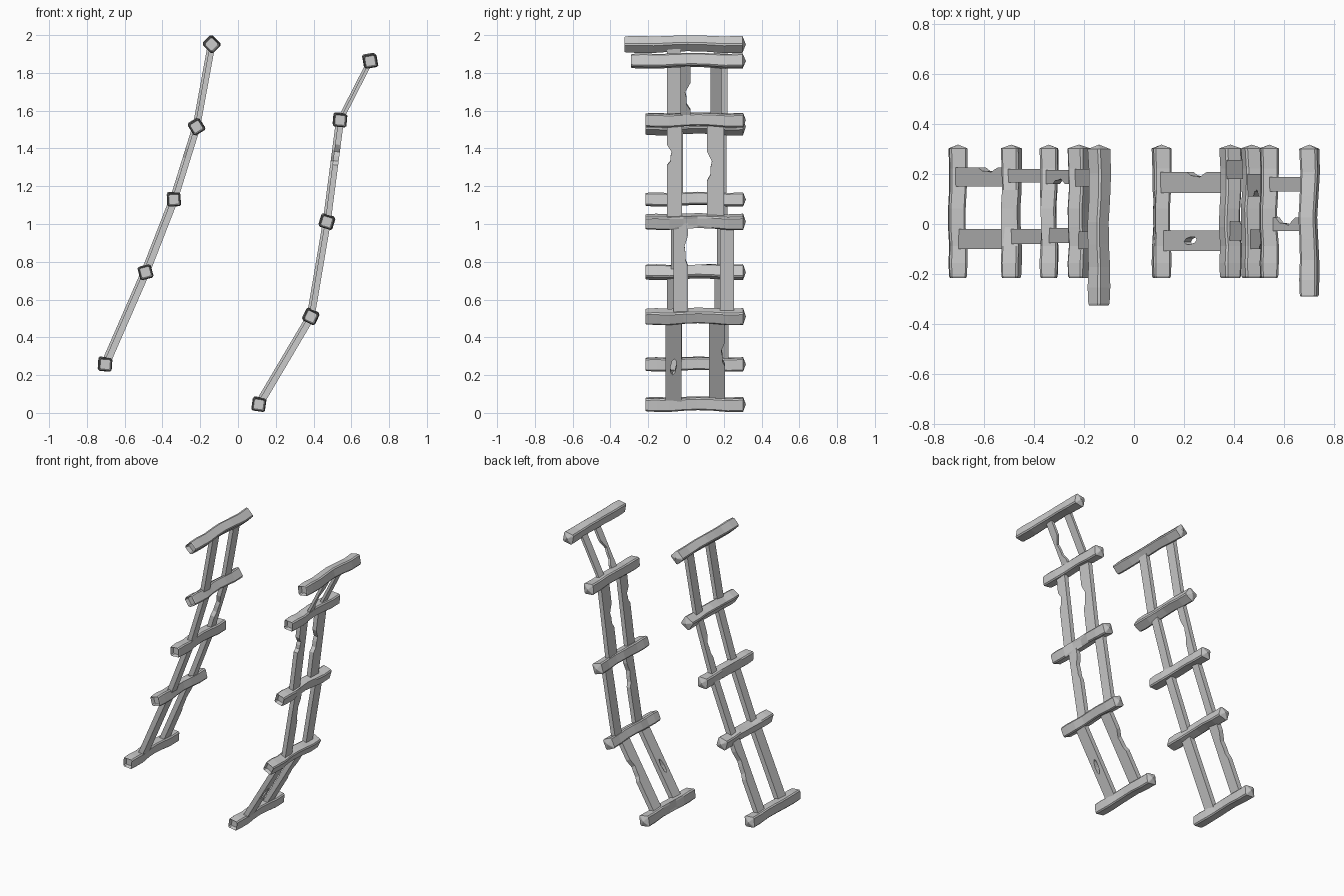
import bpy, bmesh, math, random
from mathutils import Matrix, Vector

if "Cube" in bpy.data.objects:
    bpy.data.objects.remove(bpy.data.objects["Cube"])

random.seed(4)
Y_BACK = 0.317


def link(name, mesh):
    ob = bpy.data.objects.new(name, mesh)
    bpy.context.collection.objects.link(ob)
    return ob


def rung(name, x, z, angle, y_front, h=0.036, dent=None):
    """Hewn wooden rung: chamfered square lofted along y with a gentle wave."""
    c = h - 0.008
    section = [(h, -c), (h, c), (c, h), (-c, h), (-h, c), (-h, -c), (-c, -h), (c, -h)]
    # fraction of length, sideways shift, height shift, scale (first one is the end hollow)
    stations = [(0.05, 0, 0, 0.72), (0, 0, 0, 0.86), (0.012, 0, 0, 0.94), (0.11, 0, 0, 1.0),
                (0.24, 0.002, -0.002, 0.96), (0.38, -0.003, 0.003, 0.93),
                (0.52, -0.004, 0.006, 0.93), (0.66, 0.001, 0.004, 0.93),
                (0.82, 0.003, -0.002, 0.97), (0.972, 0, 0, 1.0)]
    ca, sa = math.cos(angle), math.sin(angle)
    bm = bmesh.new()
    rings = []
    for i, (f, dx, dz, s) in enumerate(stations):
        y = y_front + f * (Y_BACK - y_front)
        j = random.uniform(-0.002, 0.002) if 3 < i < 9 else 0
        ring = []
        for k, (u, v) in enumerate(section):
            if dent and i in (5, 6) and k in dent:
                u, v = u * 0.72, v * 0.72
            ring.append(bm.verts.new((x + dx + j + s * (u * ca - v * sa), y,
                                      z + dz + s * (u * sa + v * ca))))
        rings.append(ring)
    for a, b in zip(rings, rings[1:]):
        for k in range(8):
            n = (k + 1) % 8
            bm.faces.new((a[k], a[n], b[n], b[k]))
    bm.faces.new(rings[0])
    tip = bm.verts.new((x, Y_BACK, z))
    for k in range(8):
        bm.faces.new((rings[-1][k], rings[-1][(k + 1) % 8], tip))
    bmesh.ops.recalc_face_normals(bm, faces=bm.faces)
    me = bpy.data.meshes.new(name)
    bm.to_mesh(me)
    bm.free()
    return link(name, me)


def bite(t, half, depth):
    """Outline points of one chipped edge notch."""
    return [(t - half, 0), (t - half * 0.6, depth * 0.7), (t - half * 0.1, depth * 0.75),
            (t + half * 0.3, depth), (t + half * 0.7, depth * 0.4), (t + half, 0)]


def rail(name, p, q, y0, y1, thick, shift, low=None, high=None, hole=None):
    """Flat board between two rungs; low/high are notches on its two edges."""
    a, b = Vector((p[0], 0, p[1])), Vector((q[0], 0, q[1]))
    length = (b - a).length
    d = (b - a).normalized()
    side = Vector((0, 1, 0))
    n = d.cross(side)
    pts = [(0, y0)]
    if low:
        pts += [(t * length, y0 + e) for t, e in bite(*low)]
    pts += [(length, y0), (length, y1)]
    if high:
        pts += [(t * length, y1 - e) for t, e in reversed(bite(*high))]
    pts.append((0, y1))
    loops = [pts]
    if hole:
        t, r_long, r_short = hole
        mid = (y0 + y1) / 2
        loops.append([(t * length + r_long * math.cos(k * math.pi / 4),
                       mid + r_short * math.sin(k * math.pi / 4 + 0.3)) for k in range(8)])
    cu = bpy.data.curves.new(name, 'CURVE')
    cu.dimensions = '2D'
    cu.fill_mode = 'BOTH'
    cu.extrude = thick / 2
    for loop in loops:
        sp = cu.splines.new('POLY')
        sp.points.add(len(loop) - 1)
        for pt, (u, v) in zip(sp.points, loop):
            pt.co = (u, v, 0, 1)
        sp.use_cyclic_u = True
    tmp = link(name + "_outline", cu)
    bpy.context.view_layer.update()
    me = bpy.data.meshes.new_from_object(tmp.evaluated_get(bpy.context.evaluated_depsgraph_get()))
    bpy.data.objects.remove(tmp)
    m = Matrix((d, side, n)).transposed().to_4x4()
    m.translation = a + n * shift
    me.transform(m)
    for poly in me.polygons:
        poly.use_smooth = False
    return link(name, me)


# rungs: x, z, tilt in degrees, front end y, dented section corners
left = [(-0.703, 0.257, -4, -0.215, None), (-0.49, 0.745, 15, -0.215, (2, 3)),
        (-0.34, 1.13, 3, -0.215, (4, 5)), (-0.22, 1.515, 32, -0.215, None),
        (-0.14, 1.951, 45, -0.325, None)]
right = [(0.11, 0.045, -8, -0.215, (4, 5)), (0.385, 0.51, -25, -0.215, None),
         (0.47, 1.012, -17, -0.215, (0, 1)), (0.54, 1.55, -5, -0.215, None),
         (0.70, 1.863, 10, -0.29, None)]

# rails per span: thickness, then two boards (y0, y1, notches)
left_rails = [
    (0.034, (-0.10, -0.02, {}), (0.15, 0.225, {"high": (0.66, 0.18, 0.018)})),
    (0.034, (-0.08, -0.02, {}), (0.165, 0.22, {})),
    (0.030, (-0.075, -0.015, {}), (0.16, 0.215, {"low": (0.5, 0.2, 0.02)})),
    (0.028, (-0.10, -0.03, {}), (0.15, 0.22, {})),
]
right_rails = [
    (0.032, (-0.108, -0.025, {"hole": (0.45, 0.05, 0.016)}),
     (0.123, 0.207, {"high": (0.58, 0.14, 0.02)})),
    (0.030, (-0.065, 0.01, {"high": (0.7, 0.16, 0.018)}), (0.18, 0.255, {})),
    (0.030, (-0.10, -0.022, {"low": (0.66, 0.1, 0.025)}),
     (0.11, 0.20, {"low": (0.55, 0.15, 0.027)})),
    (0.018, (-0.028, 0.025, {"high": (0.42, 0.24, 0.03)}), (0.13, 0.187, {})),
]

for label, rungs, rails in (("left", left, left_rails), ("right", right, right_rails)):
    for i, (x, z, deg, yf, dent) in enumerate(rungs):
        rung(f"{label}_rung_{i + 1}", x, z, math.radians(deg), yf, dent=dent)
    for i, (thick, *boards) in enumerate(rails):
        for j, (y0, y1, cuts) in enumerate(boards):
            rail(f"{label}_rail_{i + 1}_{'front' if j == 0 else 'back'}",
                 rungs[i], rungs[i + 1], y0, y1, thick, (j - 0.5) * 0.012, **cuts)
